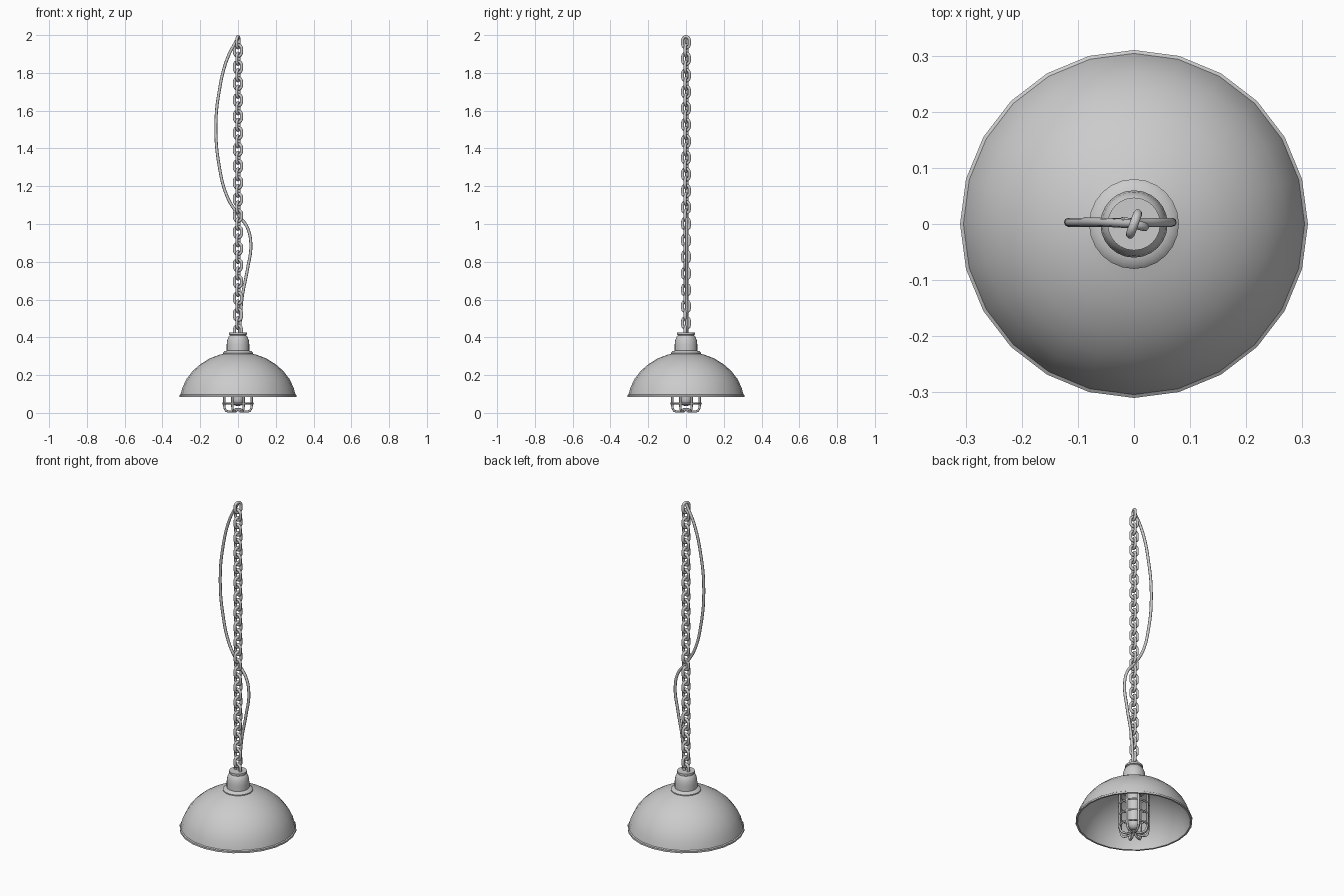
import bpy, bmesh, math
from math import sin, cos, pi, radians

if "Cube" in bpy.data.objects:
    bpy.data.objects.remove(bpy.data.objects["Cube"])


def add_object(name, mesh):
    ob = bpy.data.objects.new(name, mesh)
    bpy.context.collection.objects.link(ob)
    return ob


def lathe(name, profile, segs=24, angle=40):
    """Revolve (radius, z) points about z; ends on the axis are closed."""
    bm = bmesh.new()
    rings = []
    for r, z in profile:
        if r == 0:
            rings.append([bm.verts.new((0, 0, z))] * segs)
        else:
            rings.append([bm.verts.new((r * cos(2 * pi * i / segs), r * sin(2 * pi * i / segs), z))
                          for i in range(segs)])
    for a, b in zip(rings, rings[1:]):
        for i in range(segs):
            j = (i + 1) % segs
            vs = list(dict.fromkeys((a[i], a[j], b[j], b[i])))
            if len(vs) > 2:
                bm.faces.new(vs)
    bmesh.ops.recalc_face_normals(bm, faces=bm.faces)
    me = bpy.data.meshes.new(name)
    bm.to_mesh(me)
    bm.free()
    me.shade_smooth()
    me.set_sharp_from_angle(angle=radians(angle))
    return add_object(name, me)


def tube(name, pts, radius, closed=False, smooth_path=False, res=2):
    """Round wire along a path, turned into a mesh."""
    cu = bpy.data.curves.new(name, 'CURVE')
    cu.dimensions = '3D'
    cu.bevel_depth = radius
    cu.bevel_resolution = res
    cu.use_fill_caps = not closed
    cu.resolution_u = 8
    if smooth_path:
        sp = cu.splines.new('BEZIER')
        sp.bezier_points.add(len(pts) - 1)
        for bp, p in zip(sp.bezier_points, pts):
            bp.co = p
            bp.handle_left_type = bp.handle_right_type = 'AUTO'
    else:
        sp = cu.splines.new('POLY')
        sp.points.add(len(pts) - 1)
        for sp_pt, p in zip(sp.points, pts):
            sp_pt.co = (*p, 1)
    sp.use_cyclic_u = closed
    tmp = add_object(name + "_path", cu)
    bpy.context.view_layer.update()
    me = bpy.data.meshes.new_from_object(tmp.evaluated_get(bpy.context.evaluated_depsgraph_get()))
    bpy.data.objects.remove(tmp)
    me.name = name
    me.shade_smooth()
    me.set_sharp_from_angle(angle=radians(60))
    return add_object(name, me)


# Dome shade: outer skin, rolled rim, inner skin
outer = [(0.06, 0.318), (0.10, 0.307), (0.15, 0.288), (0.20, 0.257), (0.24, 0.222),
         (0.272, 0.18), (0.294, 0.135), (0.304, 0.098), (0.310, 0.094), (0.310, 0.084)]
inner = [(0.300, 0.084), (0.297, 0.098), (0.287, 0.133), (0.265, 0.176), (0.234, 0.216),
         (0.195, 0.25), (0.147, 0.28), (0.098, 0.299), (0.0, 0.31)]
lathe("shade", outer + inner)

# Flange and lamp holder cap
lathe("cap", [(0, 0.306), (0.08, 0.306), (0.08, 0.318), (0.072, 0.326), (0.06, 0.329), (0.06, 0.362),
              (0.057, 0.385), (0.050, 0.403), (0.043, 0.41), (0.043, 0.413), (0.047, 0.415),
              (0.047, 0.425), (0, 0.425)])

# Socket and bulb inside the guard
lathe("socket", [(0, 0.312), (0.06, 0.312), (0.06, 0.265), (0.035, 0.262), (0, 0.262)])
lathe("bulb", [(0, 0.27), (0.03, 0.27), (0.035, 0.24), (0.035, 0.075), (0.031, 0.055),
               (0.019, 0.04), (0, 0.035)], 16)

# Guard cage: eight bent bars and hoops
R = 0.079
for k in range(8):
    a = radians(22.5 + 45 * k)
    path = [(R, 0.305), (R, 0.04), (0.076, 0.022), (0.068, 0.011), (0.055, 0.007),
            (0.032, 0.007), (0.018, 0.012), (0.010, 0.024)]
    tube(f"guard_bar_{k}", [(r * cos(a), r * sin(a), z) for r, z in path], 0.006)
for k, z in enumerate((0.05, 0.115, 0.18, 0.245)):
    tube(f"guard_hoop_{k}", [(R * cos(2 * pi * i / 24), R * sin(2 * pi * i / 24), z) for i in range(24)],
         0.005, closed=True)

# Chain: stadium-shaped links, alternately turned
w, h, n = 0.0195, 0.0105, 8
arc = [(w * cos(pi * i / n), h + w * sin(pi * i / n)) for i in range(n + 1)]
loop = arc + [(-x, -z) for x, z in arc]
first = tube("chain_link_0", [(x, 0, z) for x, z in loop], 0.008, closed=True)
top = 2.0 - (h + w + 0.008)
count, pitch = 37, 0.0437
for i in range(count):
    link = first if i == 0 else add_object(f"chain_link_{i}", first.data)
    link.location.z = top - i * pitch
    link.rotation_euler.z = radians(70 if i % 2 == 0 else -15)

# Power cable weaving past the chain
tube("cable", [(0.0, 0.0, 1.985), (-0.055, 0.003, 1.88), (-0.10, 0.003, 1.70), (-0.117, 0.003, 1.52),
               (-0.10, 0.003, 1.31), (-0.055, 0.003, 1.14), (0.0, 0.003, 1.05), (0.05, 0.003, 0.98),
               (0.068, 0.003, 0.89), (0.05, 0.003, 0.76), (0.022, 0.003, 0.61), (0.008, 0.003, 0.42)],
     0.008, smooth_path=True)
